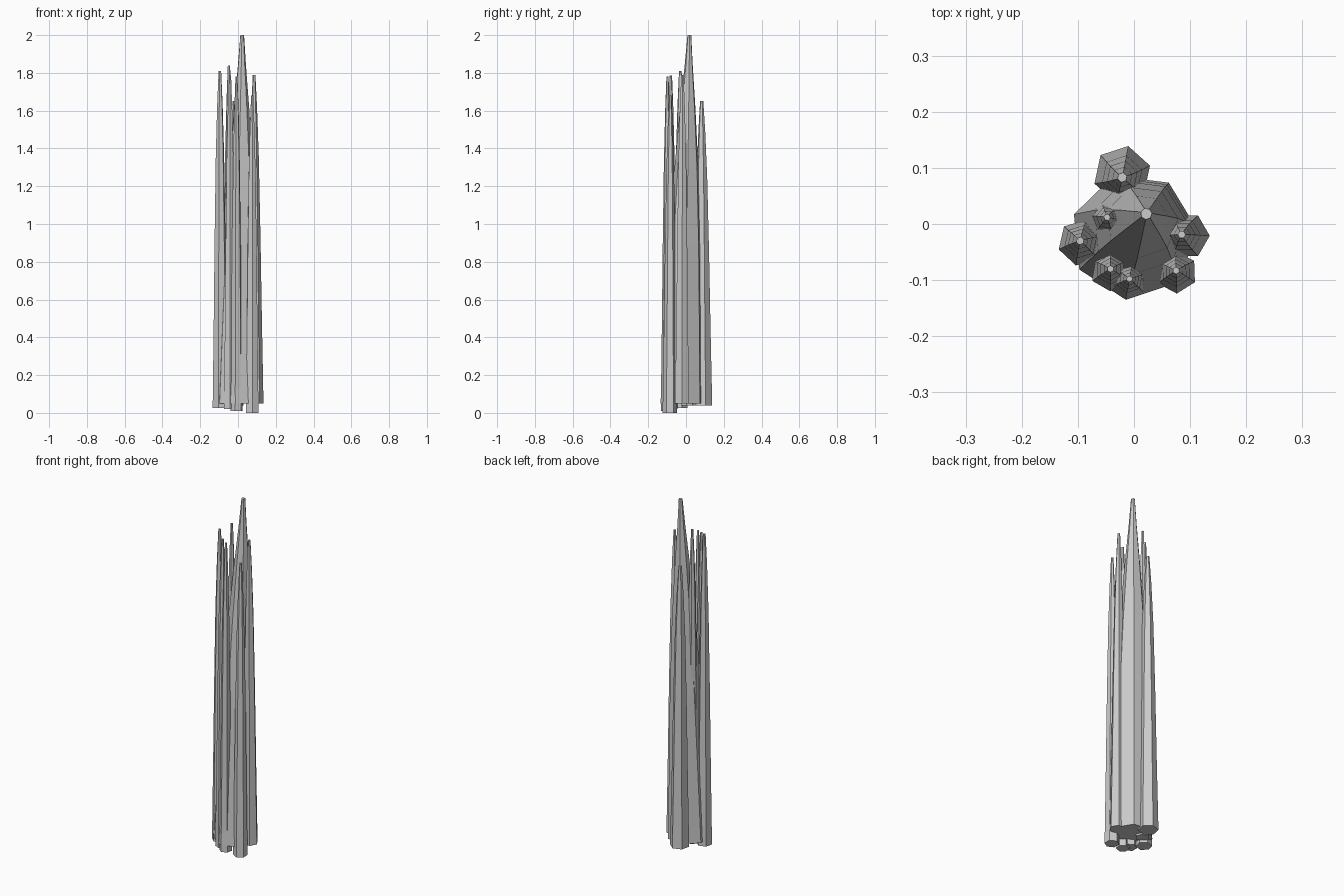
import bpy
import bmesh
from math import cos, sin, radians

cube = bpy.data.objects.get("Cube")
if cube:
    bpy.data.objects.remove(cube, do_unlink=True)

# One plain stone grey
stone = bpy.data.materials.new("stone_grey")
stone.use_nodes = True
GREY = (0.6, 0.6, 0.6, 1)
stone.diffuse_color = GREY
stone.node_tree.nodes["Principled BSDF"].inputs["Base Color"].default_value = GREY

# Taper profiles: (fraction of height, fraction of base radius)
BROAD = [(0, 1), (.23, .87), (.43, .75), (.64, .57), (.8, .37), (.92, .19), (1, .09)]
SLIM = [(0, 1), (.25, .85), (.5, .72), (.75, .55), (.9, .36), (1, .17)]


def spire(name, base, tip, radius, angle, sides=6, profile=SLIM):
    """Faceted, capped spire rising from base to tip, both (x, y, z)."""
    bm = bmesh.new()
    rings = []
    for t, f in profile:
        x, y, z = (a + (b - a) * t for a, b in zip(base, tip))
        ring = []
        for i in range(sides):
            a = radians(angle + 360 * i / sides)
            ring.append(bm.verts.new((x + radius * f * cos(a), y + radius * f * sin(a), z)))
        rings.append(ring)
    for low, high in zip(rings, rings[1:]):
        for i in range(sides):
            j = (i + 1) % sides
            bm.faces.new((low[i], low[j], high[j], high[i]))
    bm.faces.new(rings[0][::-1])
    bm.faces.new(rings[-1])
    mesh = bpy.data.meshes.new(name)
    bm.to_mesh(mesh)
    bm.free()
    mesh.materials.append(stone)
    obj = bpy.data.objects.new(name, mesh)
    bpy.context.collection.objects.link(obj)


# Tall central spire
spire("main_spire", (0, -.022, .05), (.022, .018, 2), .114, 57, 7, BROAD)

# Slim spires clustered around it
spire("back_spire", (-.021, .088, .04), (-.021, .083, 1.65), .052, 78)
spire("right_spire", (-.094, -.033, .025), (-.096, -.03, 1.81), .042, 197)
spire("inner_spire", (-.048, .008, .04), (-.048, .012, 1.84), .036, 50)
spire("front_right_spire", (-.042, -.083, .02), (-.042, -.08, 1.785), .037, 270)
spire("front_spire", (-.009, -.1, .01), (-.008, -.098, 1.78), .034, 260)
spire("front_left_spire", (.075, -.086, 0), (.075, -.083, 1.68), .038, -28)
spire("left_spire", (.093, -.021, .05), (.085, -.019, 1.79), .042, 0)
